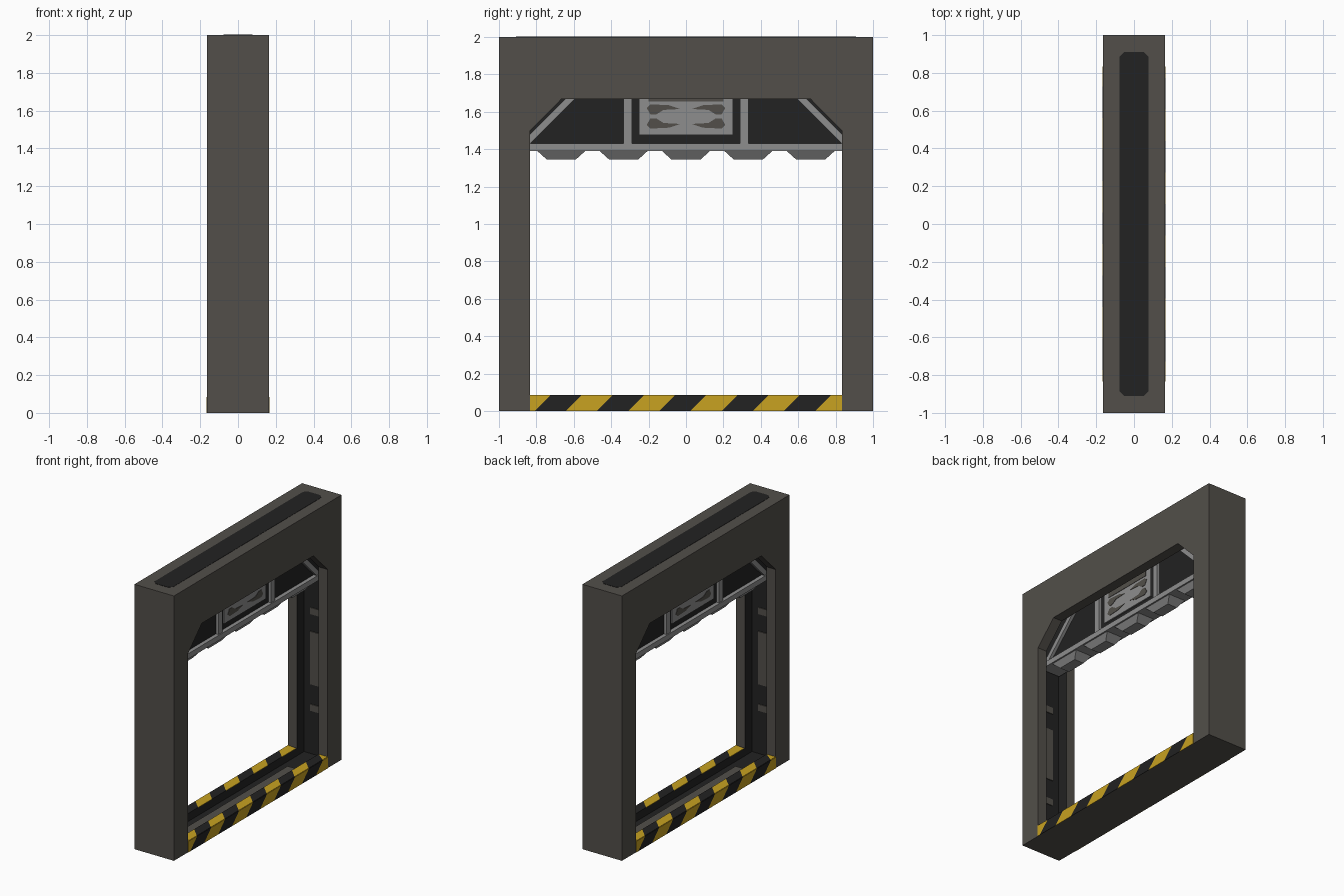
import bpy, bmesh, math

if "Cube" in bpy.data.objects:
    bpy.data.objects.remove(bpy.data.objects["Cube"])

def mat(name, rgb):
    m = bpy.data.materials.new(name)
    m.diffuse_color = (*rgb, 1)
    m.use_nodes = True
    m.node_tree.nodes["Principled BSDF"].inputs["Base Color"].default_value = m.diffuse_color
    return m

FRAME = mat("warm_grey", (0.085, 0.078, 0.068))
BLACK = mat("near_black", (0.016, 0.016, 0.016))
STEEL = mat("light_steel", (0.27, 0.27, 0.27))
YELLOW = mat("hazard_yellow", (0.58, 0.36, 0.015))

H, G = 0.165, 0.09          # half depth of frame, half width of door groove
W, SILL = 0.833, 0.083      # half width of opening, sill height


def finish(name, bm, *mats):
    bmesh.ops.recalc_face_normals(bm, faces=bm.faces)
    me = bpy.data.meshes.new(name)
    bm.to_mesh(me)
    bm.free()
    for m in mats:
        me.materials.append(m)
    ob = bpy.data.objects.new(name, me)
    bpy.context.collection.objects.link(ob)
    return ob


def add_prism(bm, base, offset):
    """Extrude a planar polygon of 3D points along offset."""
    a = [bm.verts.new(p) for p in base]
    b = [bm.verts.new([p[i] + offset[i] for i in range(3)]) for p in base]
    bm.faces.new(a)
    bm.faces.new(b[::-1])
    n = len(a)
    for i in range(n):
        bm.faces.new((a[i], b[i], b[(i + 1) % n], a[(i + 1) % n]))


def prism(name, polys, x, m):
    """Prisms from (y, z) polygons, spanning -x..x."""
    bm = bmesh.new()
    for poly in polys:
        add_prism(bm, [(-x, y, z) for y, z in poly], (2 * x, 0, 0))
    return finish(name, bm, m)


def rect(y0, y1, z0, z1):
    return [(y0, z0), (y1, z0), (y1, z1), (y0, z1)]


def mirror(poly):
    return [(-y, z) for y, z in poly]


# door frame: closed loft of outer, opening and groove outlines
def outline(half):
    return half + mirror(half)[::-1]

outer = outline([(1, 0), (1, 1.5), (1, 2)])
opening = outline([(W, SILL), (W, 1.5), (0.667, 1.667)])
groove = outline([(0.917, 0.025), (0.917, 1.7), (0.9, 1.75)])
sections = [(outer, H), (opening, H), (opening, G), (groove, G),
            (groove, -G), (opening, -G), (opening, -H), (outer, -H)]
bm = bmesh.new()
rings = [[bm.verts.new((x, y, z)) for y, z in o] for o, x in sections]
for i in range(8):
    a, b = rings[i], rings[(i + 1) % 8]
    for j in range(6):
        k = (j + 1) % 6
        f = bm.faces.new((a[j], a[k], b[k], b[j]))
        f.material_index = 1 if i in (2, 3, 4) else 0   # dark groove
finish("door_frame", bm, FRAME, BLACK)

# dark inlay on top of the frame, with clipped corners
c = 0.025
bm = bmesh.new()
top = [(0.077, 0.91 - c), (0.077 - c, 0.91), (c - 0.077, 0.91), (-0.077, 0.91 - c)]
top += [(-x, -y) for x, y in top]
add_prism(bm, [(x, y, 1.998) for x, y in top], (0, 0, 0.004))
finish("top_inlay", bm, BLACK)

# slanted hazard stripes on the face and top of both sill lips
T = 0.003
depth = H - G
for name, m, parity in (("black_stripes", BLACK, 0), ("yellow_stripes", YELLOW, 1)):
    bm = bmesh.new()
    for k in range(-2, 12):
        if k % 2 != parity:
            continue
        def at(s, e):
            return max(-W, min(W, -0.81 + (k + e) / 6 + s))
        lo0, lo1 = at(0, 0), at(0, 1)
        mid0, mid1 = at(SILL, 0), at(SILL, 1)
        hi0, hi1 = at(SILL + depth, 0), at(SILL + depth, 1)
        for s in (1, -1):
            if mid1 - mid0 > 0.001:
                add_prism(bm, [(s * H, s * lo0, 0), (s * H, s * lo1, 0),
                               (s * H, s * mid1, SILL), (s * H, s * mid0, SILL)],
                          (s * T, 0, 0))
                add_prism(bm, [(s * H, s * mid0, SILL), (s * H, s * mid1, SILL),
                               (s * G, s * hi1, SILL), (s * G, s * hi0, SILL)],
                          (0, 0, T))
            elif lo1 - lo0 > 0.001:
                add_prism(bm, [(s * H, s * lo0, 0), (s * H, s * lo1, 0),
                               (s * H, s * mid0, SILL)], (s * T, 0, 0))
    finish(name, bm, m)

# worn grey patches in the sill and jamb grooves
prism("sill_patch", [rect(-0.65, 0.65, 0.022, 0.03)], 0.04, FRAME)
jamb = [rect(0.911, 0.92, a, b) for a, b in ((0.35, 0.4), (0.55, 0.95), (1.08, 1.13))]
prism("jamb_patches", jamb + [mirror(p) for p in jamb], 0.035, FRAME)

# raised door: dark slab with steel bars
prism("door_slab", [rect(-0.9, 0.9, 1.41, 1.75)], 0.05, BLACK)
prism("door_bottom_bar", [rect(-0.9, 0.9, 1.39, 1.43)], 0.08, STEEL)
bars = [rect(0.29, 0.335, 1.43, 1.75),
        [(0.833, 1.43), (0.885, 1.43), (0.585, 1.73), (0.533, 1.73)]]
prism("door_bars", bars + [mirror(p) for p in bars], 0.073, STEEL)

# centre plate with a four-way mirrored dark pattern
prism("centre_plate", [rect(-0.25, 0.25, 1.475, 1.75)], 0.06, STEEL)
blob = [(0.03, 1.535), (0.09, 1.515), (0.19, 1.51), (0.21, 1.53),
        (0.19, 1.565), (0.16, 1.565), (0.12, 1.54)]
blobs = [blob, [(y, 3.15 - z) for y, z in blob]]
prism("plate_pattern", blobs + [mirror(p) for p in blobs] +
      [rect(-0.2, 0.2, 1.655, 1.7)], 0.063, FRAME)

# tapered teeth under the door
bm = bmesh.new()
for i in range(-2, 3):
    yc = i / 3
    loops = [[bm.verts.new((sx * x, yc + sy * y, z)) for sx, sy in
              ((-1, -1), (1, -1), (1, 1), (-1, 1))]
             for x, y, z in ((0.07, 0.13, 1.392), (0.04, 0.078, 1.345))]
    bm.faces.new(loops[0])
    bm.faces.new(loops[1])
    for j in range(4):
        k = (j + 1) % 4
        bm.faces.new((loops[0][j], loops[0][k], loops[1][k], loops[1][j]))
finish("door_teeth", bm, STEEL)
